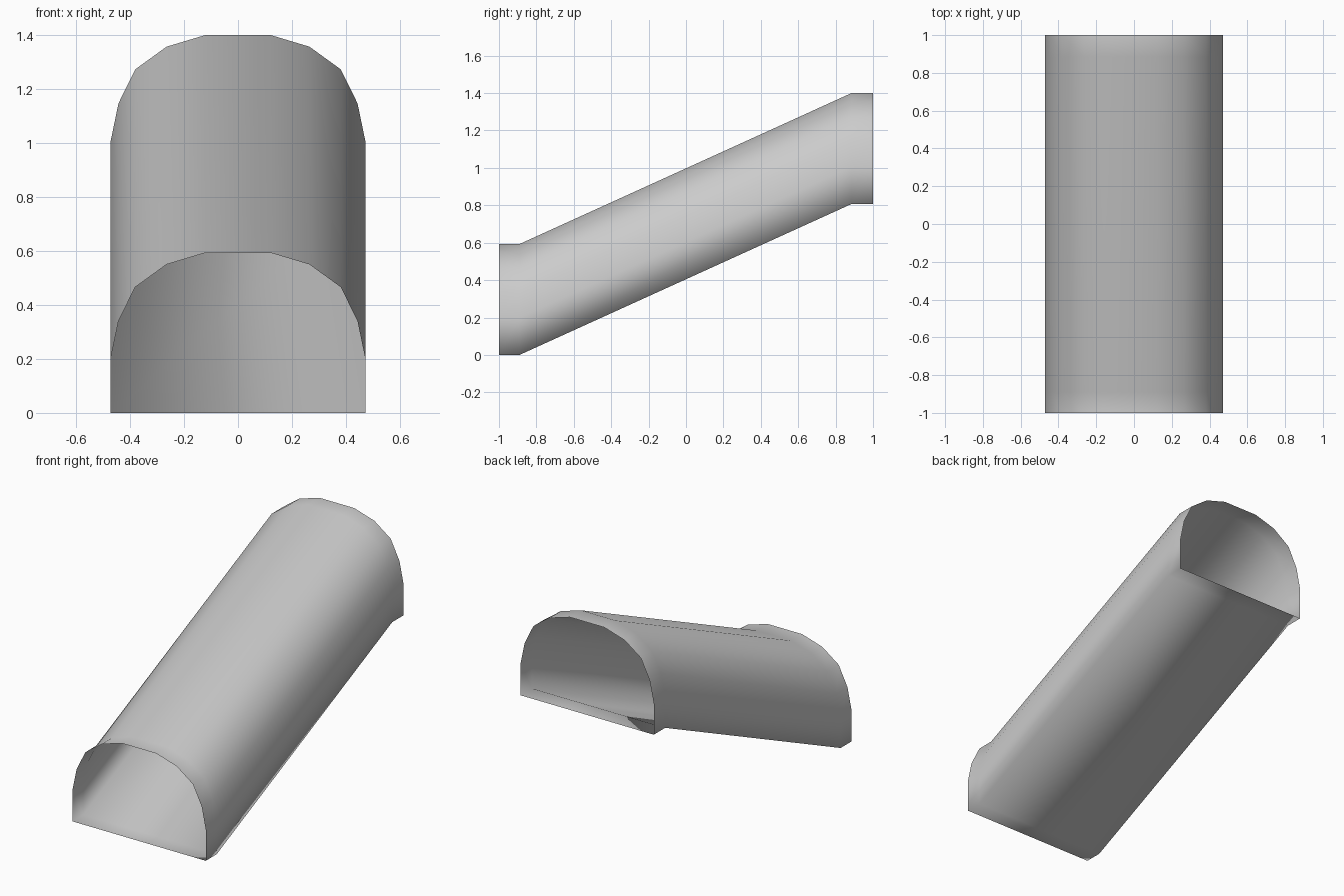
import bpy
import bmesh

cube = bpy.data.objects.get("Cube")
if cube:
    bpy.data.objects.remove(cube, do_unlink=True)

# Plain grey
grey = bpy.data.materials.new("plain grey")
grey.use_nodes = True
colour = (0.6, 0.6, 0.6, 1.0)
grey.diffuse_color = colour
grey.node_tree.nodes["Principled BSDF"].inputs["Base Color"].default_value = colour

# Arched cross-section: right half, mirrored to the left
half = [(0.472, 0), (0.472, 0.2), (0.443, 0.34), (0.381, 0.466), (0.265, 0.55), (0.122, 0.593)]
arch = half + [(-x, z) for x, z in reversed(half)]

# Path along the tunnel floor: level, sloping up, level
path = [(-1, 0), (-0.89, 0), (0.885, 0.807), (1, 0.807)]

# Sweep the arch along the path, leaving both ends open
bm = bmesh.new()
rings = [[bm.verts.new((x, y, z + rise)) for x, z in arch] for y, rise in path]
for a, b in zip(rings, rings[1:]):
    for i in range(len(arch)):
        j = (i + 1) % len(arch)
        bm.faces.new((a[i], b[i], b[j], a[j]))
bmesh.ops.recalc_face_normals(bm, faces=bm.faces)
for face in bm.faces:
    face.smooth = True

mesh = bpy.data.meshes.new("sloping_tunnel")
bm.to_mesh(mesh)
bm.free()
mesh.materials.append(grey)
tunnel = bpy.data.objects.new("sloping_tunnel", mesh)
bpy.context.collection.objects.link(tunnel)
